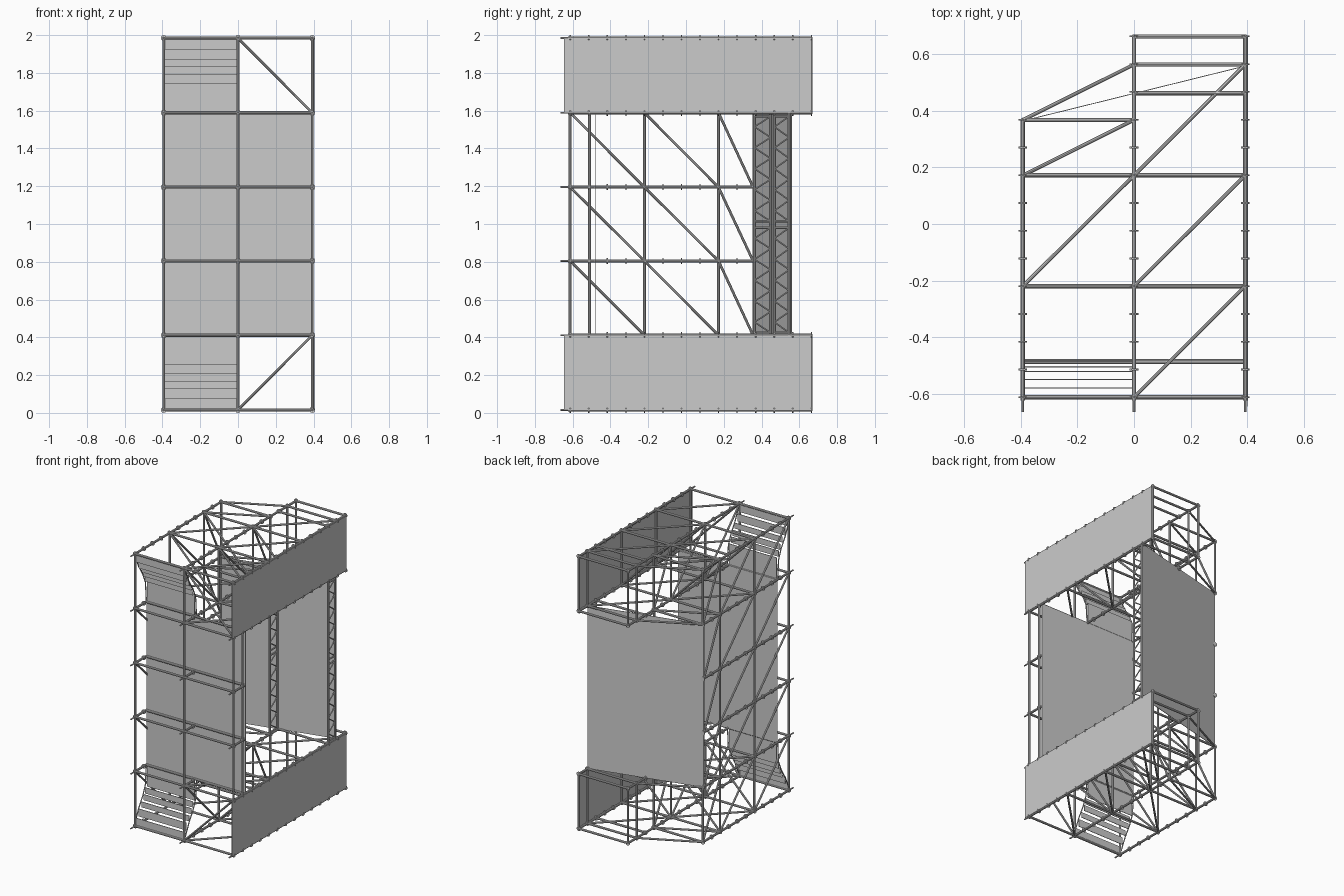
import bpy, bmesh
from mathutils import Vector, Matrix

if "Cube" in bpy.data.objects:
    bpy.data.objects.remove(bpy.data.objects["Cube"])

XS = [-0.393, 0.0, 0.393]
ZS = [0.016, 0.411, 0.805, 1.195, 1.589, 1.984]
YF, Y1, Y2 = -0.613, -0.22, 0.172
R = 0.008


def tube(bm, a, b, r=R, sides=10):
    a, b = Vector(a), Vector(b)
    d = b - a
    m = Matrix.Translation((a + b) / 2) @ d.to_track_quat('Z', 'Y').to_matrix().to_4x4()
    bmesh.ops.create_cone(bm, cap_ends=True, segments=sides, radius1=r, radius2=r,
                          depth=d.length, matrix=m)


def finish(bm, name, smooth=True):
    me = bpy.data.meshes.new(name)
    bm.to_mesh(me)
    bm.free()
    ob = bpy.data.objects.new(name, me)
    bpy.context.collection.objects.link(ob)
    if smooth:
        bpy.context.view_layer.objects.active = ob
        ob.select_set(True)
        bpy.ops.object.shade_smooth_by_angle()
        ob.select_set(False)
    return ob


def tubes(name, segs, r=R):
    bm = bmesh.new()
    for a, b in segs:
        tube(bm, a, b, r)
    return finish(bm, name)


def box(name, x, y, z):
    bm = bmesh.new()
    bmesh.ops.create_cube(bm, size=1)
    for v in bm.verts:
        v.co = [p[0] if c < 0 else p[1] for c, p in zip(v.co, (x, y, z))]
    return finish(bm, name, False)


deck_levels = [ZS[0], ZS[1], ZS[4], ZS[5]]
deck_pairs = [(ZS[0], ZS[1]), (ZS[4], ZS[5])]
y_end = {XS[0]: 0.37, XS[1]: 0.665, XS[2]: 0.665}

# Standards running front to back, with spigots and rosettes
stand, spigots, rosettes = [], [], []
for x in XS:
    for z in ZS:
        if z in deck_levels:
            end = y_end[x]
        else:
            end = 0.36 if x == XS[0] else -0.485
        stand.append(((x, -0.625, z), (x, end, z)))
        spigots.append(((x, -0.664, z), (x, -0.62, z)))
        y = YF
        while y < end + 0.01:
            rosettes.append(((x, y - 0.003, z), (x, y + 0.003, z)))
            y += 0.0982
tubes("standards", stand)
tubes("standard_spigots", spigots, 0.005)
tubes("rosettes", rosettes, 0.016)

# Crosswise ledgers and plan diagonals on the deck frames
ledgers, plan = [], []
for z in deck_levels:
    for y in (YF, Y1, Y2):
        ledgers += [((XS[0], y, z), (XS[1], y, z)), ((XS[1], y, z), (XS[2], y, z))]
    ledgers.append(((XS[0], 0.368, z), (0, 0.368, z)))
    for y in (0.462, 0.564, 0.663):
        ledgers.append(((0, y, z), (XS[2], y, z)))
    for i, ya, yb in ((0, 0.368, 0.564), (0, Y2, 0.368), (1, Y2, 0.564),
                      (0, Y1, Y2), (1, Y1, Y2), (1, YF, Y1)):
        plan.append(((XS[i], ya, z), (XS[i + 1], yb, z)))
tubes("deck_ledgers", ledgers)
tubes("plan_diagonals", plan, 0.007)

# Uprights and braces between the two levels of each deck frame
posts, braces = [], []
for lo, hi in deck_pairs:
    for x in XS:
        ys = [YF, Y1, Y2] + ([0.368] if x == XS[0] else [0.368, 0.564, 0.663] if x == 0 else [0.564, 0.663])
        posts += [((x, y, lo), (x, y, hi)) for y in ys]
        if x < 0.1:
            for ya, yb in ((YF, Y1), (Y1, Y2), (Y2, 0.368)):
                braces.append(((x, ya, hi), (x, yb, lo)))
    for y in (YF, Y1, Y2):
        for i in (0, 1):
            if i == 0 and y == YF:
                continue
            za, zb = (lo, hi) if lo < 1 else (hi, lo)
            braces.append(((XS[i], y, za), (XS[i + 1], y, zb)))
tubes("deck_posts", posts)
tubes("deck_braces", braces, 0.007)

# Open left side wall
wall = []
for y in (Y1, Y2, 0.36):
    wall.append(((XS[0], y, ZS[1]), (XS[0], y, ZS[4])))
for lo, hi in zip(ZS[1:4], ZS[2:5]):
    for ya, yb in ((YF, Y1), (Y1, Y2), (Y2, 0.355)):
        wall.append(((XS[0], ya, hi), (XS[0], yb, lo)))
tubes("left_wall_frame", wall, 0.007)

# Front frame
front = []
for x in XS:
    front.append(((x, YF, ZS[1]), (x, YF, ZS[4])))
front.append(((XS[2], -0.51, ZS[1]), (XS[2], -0.51, ZS[4])))
for z in ZS[2:4]:
    front.append(((XS[0], YF, z), (XS[2], YF, z)))
for z in ZS[1:5]:
    front.append(((XS[0], -0.488, z), (XS[2], -0.488, z)))
tubes("front_frame", front)

# Lattice masts behind the opening
for name, x, ya, yb in (("middle_mast", 0.0, 0.362, 0.448), ("right_mast", XS[2], 0.468, 0.546)):
    bm = bmesh.new()
    for y in (ya, yb):
        tube(bm, (x, y, ZS[1]), (x, y, ZS[4]), 0.008)
    for h in range(2):
        z0 = 0.425 + h * 0.59
        n = 10
        for i in range(n):
            p = (ya, yb) if i % 2 else (yb, ya)
            tube(bm, (x, p[0], z0 + i * 0.0555), (x, p[1], z0 + (i + 1) * 0.0555), 0.004, 6)
        for z in (z0, z0 + 0.555):
            tube(bm, (x, ya, z), (x, yb, z), 0.006, 8)
    finish(bm, name)

# Cladding panels
box("upper_side_panel", (0.401, 0.404), (-0.645, 0.662), (ZS[4], ZS[5]))
box("lower_side_panel", (0.401, 0.404), (-0.645, 0.662), (ZS[0], ZS[1]))
box("front_screen", (-0.397, 0.397), (-0.481, -0.478), (ZS[1], ZS[4]))
bm = bmesh.new()
prof = [(-0.397, 0.362), (0.397, 0.558), (0.397, 0.561), (-0.397, 0.365)]
f = bm.faces.new([bm.verts.new((x, y, ZS[1])) for x, y in prof])
ext = bmesh.ops.extrude_face_region(bm, geom=[f])
for v in ext["geom"]:
    if isinstance(v, bmesh.types.BMVert):
        v.co.z = ZS[4]
bmesh.ops.recalc_face_normals(bm, faces=bm.faces)
finish(bm, "rear_screen", False)

# Stepped boards flaring forward at the bottom and top, with side rails
steps = [(-0.611, 0.02, 0.075), (-0.58, 0.075, 0.13), (-0.55, 0.13, 0.17),
         (-0.522, 0.17, 0.212), (-0.505, 0.212, 0.255), (-0.485, 0.255, 0.412)]
rail = [(-0.608, 0.04), (-0.565, 0.13), (-0.52, 0.2), (-0.49, 0.27), (-0.48, 0.41)]
for name, flip in (("lower", False), ("upper", True)):
    def fz(z): return 2.0 - z if flip else z
    for i, (y, a, b) in enumerate(steps):
        box(f"{name}_step_board_{i + 1}", (-0.387, -0.006), (y - 0.002, y + 0.002),
            tuple(sorted((fz(a), fz(b)))))
    tubes(f"{name}_step_rails", [((x, p[0], fz(p[1])), (x, q[0], fz(q[1])))
                                 for x in (-0.397, 0.004) for p, q in zip(rail, rail[1:])], 0.004)
